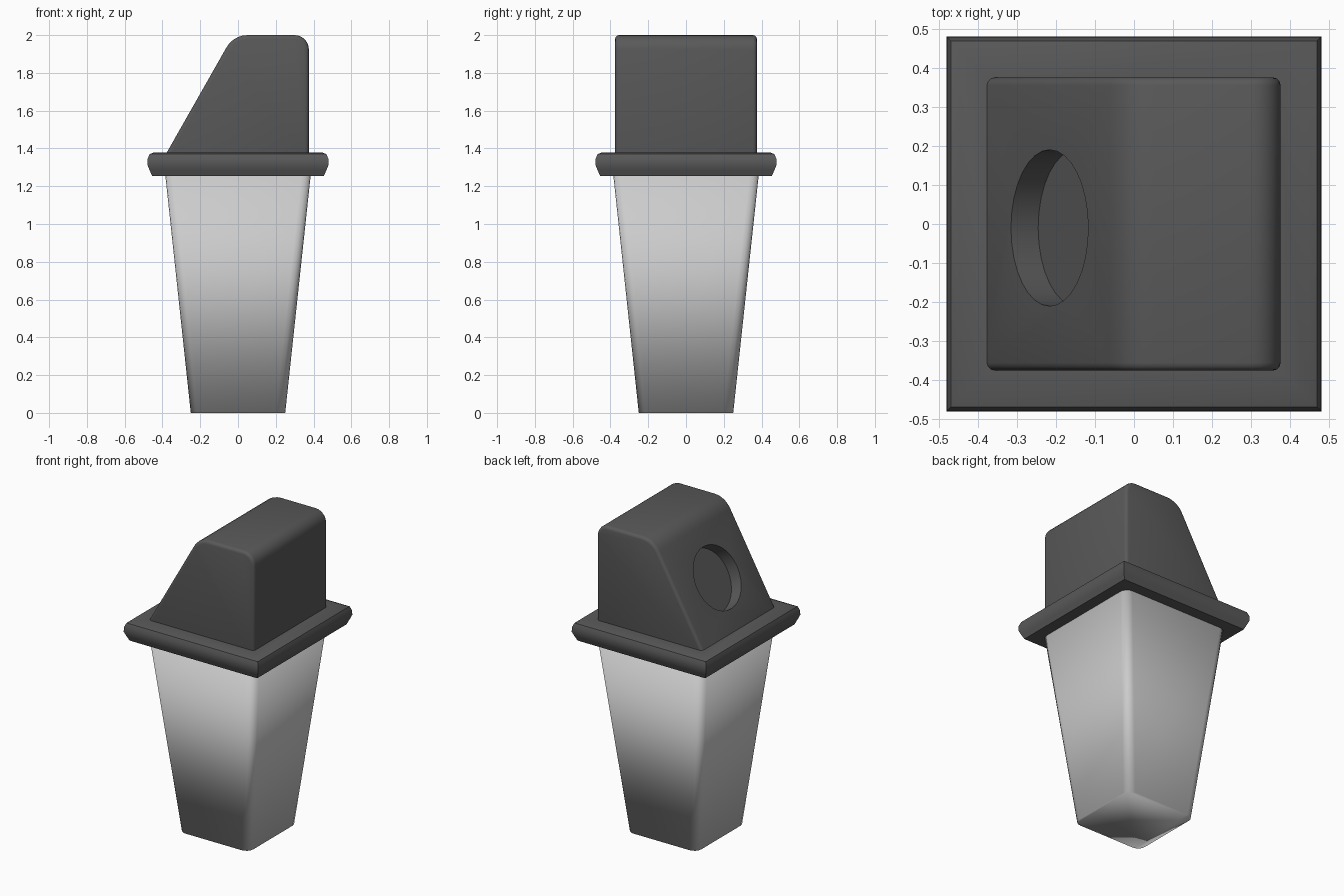
import bpy, bmesh
from math import sin, cos, pi, radians
from mathutils import Matrix, Vector

if "Cube" in bpy.data.objects:
    bpy.data.objects.remove(bpy.data.objects["Cube"])

dark = bpy.data.materials.new("dark_metal")
dark.diffuse_color = (0.1, 0.1, 0.1, 1)
dark.use_nodes = True
dark.node_tree.nodes["Principled BSDF"].inputs["Base Color"].default_value = dark.diffuse_color


def make(name, bm, mat=None):
    bmesh.ops.recalc_face_normals(bm, faces=bm.faces)
    me = bpy.data.meshes.new(name)
    bm.to_mesh(me)
    bm.free()
    ob = bpy.data.objects.new(name, me)
    bpy.context.collection.objects.link(ob)
    if mat:
        me.materials.append(mat)
    return ob


def activate(ob):
    bpy.ops.object.select_all(action='DESELECT')
    ob.select_set(True)
    bpy.context.view_layer.objects.active = ob


def smooth(ob, degrees):
    activate(ob)
    bpy.ops.object.shade_smooth_by_angle(angle=radians(degrees))


def square(half, r, segs):
    """Square outline with optional rounded corners."""
    if r == 0:
        return [(half * a, half * b) for a, b in ((1, 1), (-1, 1), (-1, -1), (1, -1))]
    pts = []
    for k, (a, b) in enumerate(((1, 1), (-1, 1), (-1, -1), (1, -1))):
        for i in range(segs + 1):
            t = pi / 2 * (k + i / segs)
            pts.append((a * (half - r) + r * cos(t), b * (half - r) + r * sin(t)))
    return pts


def loft(name, sections, r=0, segs=4, mat=None):
    """Stack square sections (half width, z) into a closed solid."""
    bm = bmesh.new()
    rings = [[bm.verts.new((x, y, z)) for x, y in square(h, r, segs)] for h, z in sections]
    n = len(rings[0])
    for lo, hi in zip(rings, rings[1:]):
        for i in range(n):
            j = (i + 1) % n
            bm.faces.new((lo[i], lo[j], hi[j], hi[i]))
    bm.faces.new(rings[0])
    bm.faces.new(rings[-1])
    return make(name, bm, mat)


def fillet(p, a, b, d, segs):
    """Rounded corner at p, running from towards a to towards b."""
    p, a, b = Vector(p), Vector(a), Vector(b)
    s, e = p + (a - p).normalized() * d, p + (b - p).normalized() * d
    half = (a - p).angle(b - p) / 2
    mid = ((s + e) / 2 - p).normalized()
    c = p + mid * (d / cos(half))
    u, v = s - c, e - c
    w = u.angle(v)
    return [c + (u * sin(w * (1 - i / segs)) + v * sin(w * i / segs)) / sin(w)
            for i in range(segs + 1)]


# tapered lamp glass
glass = loft("lamp_glass", [(0.25, 0), (0.385, 1.26)], r=0.05)
smooth(glass, 180)

# rounded square collar
collar = loft("collar", [(0.40, 1.253), (0.455, 1.255), (0.468, 1.285), (0.48, 1.315),
                         (0.478, 1.345), (0.468, 1.37), (0.445, 1.379), (0.36, 1.379)], mat=dark)
smooth(collar, 40)

# roof: sloped profile extruded front to back, softened edges
bl, tl, tr, br = (-0.396, 1.345), (-0.024, 2.0), (0.375, 2.0), (0.375, 1.345)
outline = [bl] + fillet(tl, bl, tr, 0.075, 5) + fillet(tr, tl, br, 0.075, 6) + [br]
bm = bmesh.new()
face = bm.faces.new([bm.verts.new((p[0], -0.375, p[1])) for p in outline])
ext = bmesh.ops.extrude_face_region(bm, geom=[face])
bmesh.ops.translate(bm, vec=(0, 0.75, 0),
                    verts=[v for v in ext["geom"] if isinstance(v, bmesh.types.BMVert)])
roof = make("roof", bm, dark)
bev = roof.modifiers.new("soft_edges", 'BEVEL')
bev.width, bev.segments = 0.02, 3
bev.limit_method, bev.angle_limit = 'ANGLE', radians(40)

# round recess sunk square into the slope
slope = (Vector((tl[0], 0, tl[1])) - Vector((bl[0], 0, bl[1]))).normalized()
normal = Vector((-slope.z, 0, slope.x))
centre = Vector((bl[0], -0.01, bl[1])) + slope * ((-0.216 - bl[0]) / slope.x)
bm = bmesh.new()
bmesh.ops.create_cone(bm, cap_ends=True, segments=32, radius1=0.2, radius2=0.2, depth=0.16)
bmesh.ops.transform(bm, verts=bm.verts, matrix=Matrix.Translation(centre)
                    @ normal.to_track_quat('Z', 'Y').to_matrix().to_4x4())
cutter = make("recess_cutter", bm, dark)
cutter.hide_render = True
cut = roof.modifiers.new("recess", 'BOOLEAN')
cut.operation, cut.solver, cut.object = 'DIFFERENCE', 'EXACT', cutter
activate(roof)
for name in ("soft_edges", "recess"):
    bpy.ops.object.modifier_apply(modifier=name)
bpy.data.objects.remove(cutter)
smooth(roof, 35)
